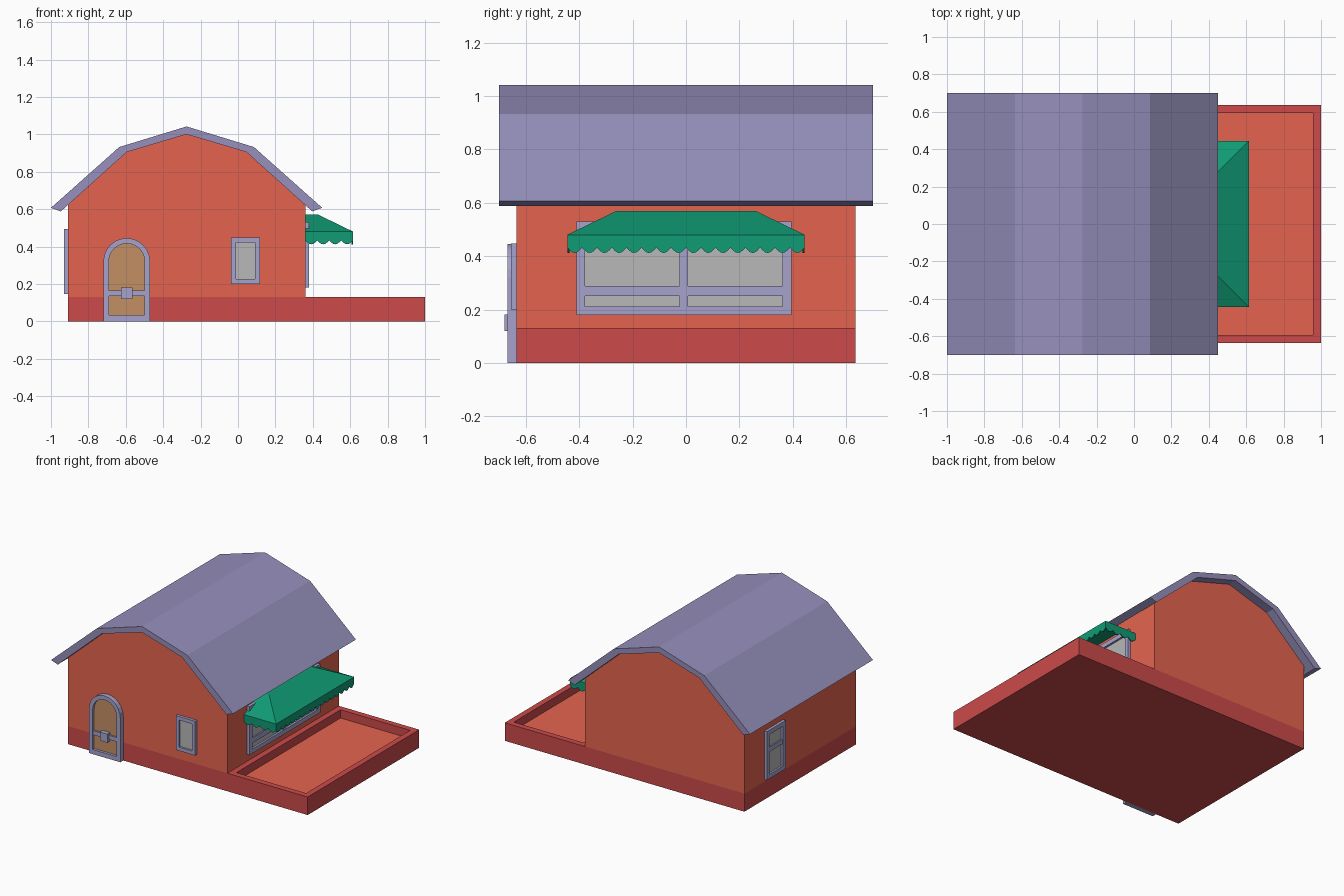
import bpy, bmesh, math
from mathutils import Matrix

if "Cube" in bpy.data.objects:
    bpy.data.objects.remove(bpy.data.objects["Cube"])


def material(name, hex_color):
    rgb = [int(hex_color[i:i + 2], 16) / 255 for i in (0, 2, 4)]
    lin = [c / 12.92 if c <= 0.04045 else ((c + 0.055) / 1.055) ** 2.4 for c in rgb]
    m = bpy.data.materials.new(name)
    m.diffuse_color = (*lin, 1)
    m.use_nodes = True
    m.node_tree.nodes["Principled BSDF"].inputs["Base Color"].default_value = m.diffuse_color
    return m


WALL = material("wall_orange", "E5644F")
BASE = material("base_red", "CC4A4A")
ROOF = material("roof_lilac", "9690BC")
TRIM = material("trim_lilac", "A6A2CC")
GLASS = material("glass_grey", "B8B8B8")
WOOD = material("door_wood", "C39064")
GREEN = material("awning_green", "109B74")


def finish(name, bm, *mats, matrix=Matrix(), recalc=True):
    if recalc:
        bmesh.ops.recalc_face_normals(bm, faces=bm.faces[:])
    mesh = bpy.data.meshes.new(name)
    bm.to_mesh(mesh)
    bm.free()
    for m in mats:
        mesh.materials.append(m)
    ob = bpy.data.objects.new(name, mesh)
    ob.matrix_world = matrix
    bpy.context.collection.objects.link(ob)
    return ob


def prism(name, pts, y0, y1, mat, matrix=Matrix()):
    """Outline in x,z extruded along y."""
    bm = bmesh.new()
    a = [bm.verts.new((x, y0, z)) for x, z in pts]
    b = [bm.verts.new((x, y1, z)) for x, z in pts]
    bm.faces.new(a)
    bm.faces.new(b[::-1])
    for i in range(len(pts)):
        j = (i + 1) % len(pts)
        bm.faces.new((a[i], b[i], b[j], a[j]))
    return finish(name, bm, mat, matrix=matrix)


def ring(name, outer, inner, y0, y1, mat, matrix=Matrix()):
    """Frame between two outlines with equal point counts."""
    bm = bmesh.new()
    loops = [[bm.verts.new((x, y, z)) for x, z in pts]
             for pts, y in ((outer, y0), (inner, y0), (inner, y1), (outer, y1))]
    n = len(outer)
    for k in range(4):
        p, q = loops[k], loops[(k + 1) % 4]
        for i in range(n):
            j = (i + 1) % n
            bm.faces.new((p[i], p[j], q[j], q[i]))
    return finish(name, bm, mat, matrix=matrix)


def rect(x0, x1, z0, z1):
    return [(x0, z0), (x1, z0), (x1, z1), (x0, z1)]


def window(name, loc, angle, width, z0, z1, edge, rail=None, mullion=False):
    """Framed window; local -y points out of the wall."""
    m = Matrix.Translation(loc) @ Matrix.Rotation(math.radians(angle), 4, 'Z')
    w = width / 2
    inner = rect(-w + edge, w - edge, z0 + edge, z1 - edge)
    ring(name + "_frame", rect(-w, w, z0, z1), inner, -0.02, 0.005, TRIM, m)
    prism(name + "_glass", inner, -0.006, 0.004, GLASS, m)
    if rail:
        prism(name + "_rail", rect(-w + edge, w - edge, *rail), -0.015, 0, TRIM, m)
    if mullion:
        prism(name + "_mullion", rect(-0.016, 0.016, z0 + edge, z1 - edge), -0.018, 0, TRIM, m)


# Base with sunken terrace on the right
bm = bmesh.new()
bmesh.ops.create_cube(bm, size=1, matrix=Matrix.Translation((0.045, 0, 0.065))
                      @ Matrix.Diagonal((1.91, 1.27, 0.13, 1)))
bmesh.ops.bisect_plane(bm, geom=bm.verts[:] + bm.edges[:] + bm.faces[:],
                       plane_co=(0.36, 0, 0), plane_no=(1, 0, 0))
bm.normal_update()
top = next(f for f in bm.faces if f.normal.z > 0.9 and f.calc_center_median().x > 0.36)
bmesh.ops.inset_individual(bm, faces=[top], thickness=0.06)
floor = bmesh.ops.extrude_discrete_faces(bm, faces=[top])["faces"][0]
bmesh.ops.translate(bm, verts=floor.verts[:], vec=(0, 0, -0.06))
floor.material_index = 1
finish("base_terrace", bm, BASE, WALL)

# House body and roof
MID = -0.275


def mirrored(half):
    """Left half of a profile, ending on the ridge, mirrored about it."""
    return half + [(2 * MID - x, z) for x, z in half[-2::-1]]


prism("house_walls", mirrored([(-0.91, 0.13), (-0.91, 0.621), (-0.595, 0.905), (MID, 1.0)]),
      -0.635, 0.635, WALL)
roof_out = mirrored([(-1.0, 0.607), (-0.635, 0.932), (MID, 1.042)])
roof_in = mirrored([(-0.947, 0.588), (-0.595, 0.905), (MID, 1.0)])
prism("roof", roof_out + roof_in[::-1], -0.7, 0.7, ROOF)


# Arched front door
def arch(half, z0, spring=0.32, steps=12):
    pts = [(-half, z0), (half, z0)]
    return pts + [(half * math.cos(math.pi * i / steps),
                   spring + half * math.sin(math.pi * i / steps)) for i in range(steps + 1)]


door = Matrix.Translation((-0.595, -0.635, 0))
ring("door_frame", arch(0.125, 0), arch(0.096, 0.033), -0.034, 0.005, TRIM, door)
prism("door_panel", arch(0.096, 0.033), -0.015, 0.004, WOOD, door)
prism("door_band", rect(-0.096, 0.096, 0.136, 0.166), -0.027, 0, TRIM, door)
prism("door_lock", rect(-0.03, 0.03, 0.12, 0.182), -0.046, -0.01, TRIM, door)

# Windows: front, right, left
window("front_window", (0.04, -0.635, 0), 0, 0.155, 0.2, 0.447, 0.026)
window("right_window", (0.36, -0.008, 0), 90, 0.805, 0.18, 0.53, 0.032, (0.25, 0.288), True)
window("left_window", (-0.91, 0.3, 0), -90, 0.215, 0.145, 0.495, 0.032, (0.335, 0.368))

# Hipped awning with scalloped valance
bm = bmesh.new()
low = [(0.36, -0.445), (0.615, -0.445), (0.615, 0.445), (0.36, 0.445)]
crown = [bm.verts.new((x, y, 0.57)) for x, y in
         ((0.36, -0.26), (0.43, -0.26), (0.43, 0.26), (0.36, 0.26))]
bm.faces.new(crown)
STEPS = 6
rim = [(bm.verts.new((*low[0], 0.48)), bm.verts.new((*low[0], 0.432)))]
for s, count in enumerate((4, 16, 4)):
    (xa, ya), (xb, yb) = low[s], low[s + 1]
    total = count * STEPS
    side = [rim[-1]]
    for i in range(1, total + 1):
        t = i / total
        x, y = xa + (xb - xa) * t, ya + (yb - ya) * t
        drop = 0.02 * math.sin(math.pi * (i % STEPS) / STEPS)
        side.append((bm.verts.new((x, y, 0.48)), bm.verts.new((x, y, 0.432 - drop))))
    for (t0, b0), (t1, b1) in zip(side, side[1:]):
        bm.faces.new((b0, b1, t1, t0))
    bm.faces.new([t for t, b in side] + [crown[s + 1], crown[s]])
    rim.append(side[-1])
awning = finish("awning", bm, GREEN, recalc=False)
solid = awning.modifiers.new("thickness", 'SOLIDIFY')
solid.thickness = 0.008
solid.offset = -1
